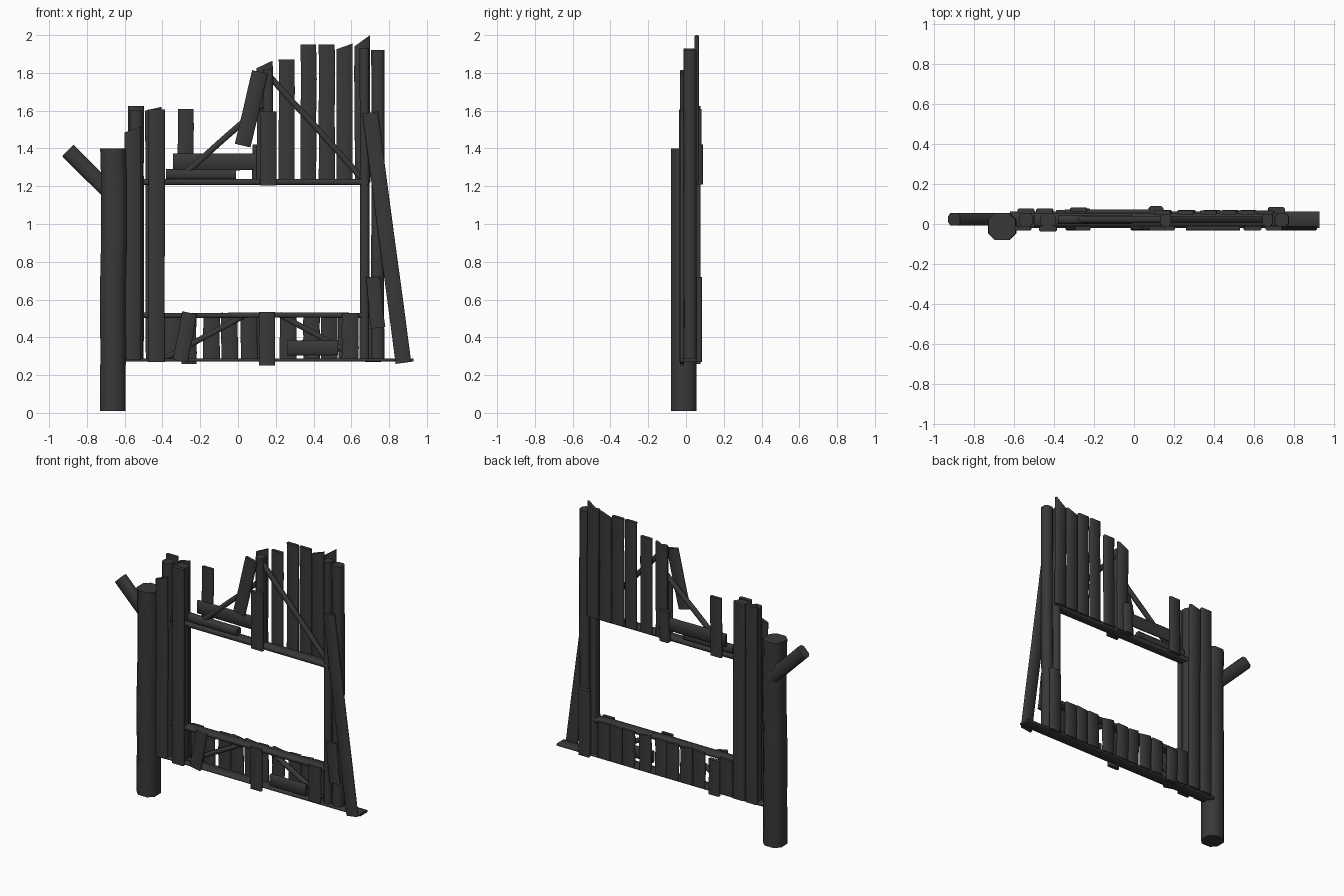
import bpy, bmesh, random
from mathutils import Vector

random.seed(4)
if "Cube" in bpy.data.objects:
    bpy.data.objects.remove(bpy.data.objects["Cube"])

wood = bpy.data.materials.new("charred_wood")
wood.use_nodes = True
COLOUR = (0.04, 0.04, 0.04, 1)
wood.diffuse_color = COLOUR
wood.node_tree.nodes["Principled BSDF"].inputs["Base Color"].default_value = COLOUR
wood.node_tree.nodes["Principled BSDF"].inputs["Roughness"].default_value = 0.9


def timber(name, start, end, width, front, back, slant=0.0, rings=4, wobble=0.002):
    """Chamfered timber from start to end (x, z), between two depths, with a slanted far end."""
    a, b = Vector((start[0], 0, start[1])), Vector((end[0], 0, end[1]))
    along = (b - a).normalized()
    side = Vector((along.z, 0, -along.x))
    hw, hd, mid = width / 2, (back - front) / 2, (front + back) / 2
    c = min(hw, hd) * 0.5
    section = [(hw, hd - c), (hw - c, hd), (c - hw, hd), (-hw, hd - c),
               (-hw, c - hd), (c - hw, -hd), (hw - c, -hd), (hw, c - hd)]
    bm = bmesh.new()
    loops = []
    for i in range(rings + 1):
        t = i / rings
        shift = random.uniform(-wobble, wobble)
        loop = []
        for u, v in section:
            p = a.lerp(b, t) + side * (u + shift) + Vector((0, mid + v, 0))
            if i == rings:
                p += along * slant * u / width
            loop.append(bm.verts.new(p))
        loops.append(loop)
    n = len(section)
    for lo, hi in zip(loops, loops[1:]):
        for k in range(n):
            bm.faces.new((lo[k], lo[(k + 1) % n], hi[(k + 1) % n], hi[k]))
    bm.faces.new(loops[0])
    bm.faces.new(loops[-1])
    bmesh.ops.recalc_face_normals(bm, faces=bm.faces)
    mesh = bpy.data.meshes.new(name)
    bm.to_mesh(mesh)
    bm.free()
    mesh.materials.append(wood)
    obj = bpy.data.objects.new(name, mesh)
    bpy.context.collection.objects.link(obj)
    bpy.ops.object.select_all(action="DESELECT")
    obj.select_set(True)
    bpy.context.view_layer.objects.active = obj
    bpy.ops.object.shade_smooth_by_angle(angle=0.9)
    return obj


def upright(name, x0, x1, z0, z1, front, back, slant=0.0):
    x = (x0 + x1) / 2
    return timber(name, (x, z0), (x, z1), x1 - x0, front, back, slant)


def rail(name, x0, x1, z0, z1, front, back):
    z = (z0 + z1) / 2
    return timber(name, (x0, z), (x1, z), z1 - z0, front, back, wobble=0.001)


FRAME = (-0.012, 0.055)
FACING = (-0.032, -0.010)
BACKING = (0.052, 0.078)

# Heavy log post and its broken branch
timber("log_post", (-0.66, 0.01), (-0.66, 1.4), 0.135, -0.08, 0.055, rings=9, wobble=0.004)
timber("log_branch", (-0.66, 1.15), (-0.90, 1.39), 0.085, -0.008, 0.055)

# Frame posts and rails
upright("left_outer_post", -0.575, -0.505, 0.28, 1.60, *FRAME)
upright("left_inner_post", -0.47, -0.395, 0.28, 1.60, *FRAME)
upright("right_inner_post", 0.645, 0.695, 0.28, 1.93, *FRAME)
upright("right_outer_post", 0.705, 0.775, 0.28, 1.92, *FRAME)
upright("gable_post", 0.13, 0.185, 1.21, 1.82, *FRAME)
rail("base_rail", -0.62, 0.93, 0.272, 0.288, -0.02, 0.062)
rail("window_sill", -0.5, 0.69, 0.503, 0.53, *FRAME)
rail("window_header", -0.5, 0.69, 1.207, 1.238, *FRAME)

# Thin braces
timber("gable_left_brace", (-0.31, 1.24), (0.15, 1.65), 0.032, 0.005, 0.037)
timber("gable_right_brace", (0.15, 1.80), (0.66, 1.24), 0.032, 0.005, 0.037)
timber("lower_left_brace", (-0.38, 0.29), (0.04, 0.52), 0.03, 0.005, 0.037)
timber("lower_right_brace", (0.22, 0.52), (0.62, 0.30), 0.03, 0.005, 0.037)

# Tall boards over the left side
upright("left_back_board", -0.585, -0.50, 0.28, 1.625, *BACKING)
upright("left_front_board", -0.60, -0.515, 0.28, 1.50, *FACING, slant=0.03)
upright("inner_back_board", -0.49, -0.405, 0.28, 1.61, *BACKING, slant=0.02)
upright("inner_front_board", -0.475, -0.387, 0.27, 1.605, -0.038, -0.01)
upright("short_gable_board", -0.318, -0.235, 1.21, 1.61, 0.06, 0.082)

# Gable cladding
for x0, x1, top, slant in [(0.10, 0.185, 1.845, 0.04), (0.217, 0.30, 1.87, 0),
                           (0.332, 0.415, 1.95, 0), (0.427, 0.512, 1.95, 0),
                           (0.522, 0.607, 1.94, 0.03), (0.617, 0.70, 1.97, 0.06)]:
    upright("gable_board", x0, x1, 1.22, top, 0.046, 0.068, slant)
rail("gable_cross_board", -0.345, 0.10, 1.285, 1.373, 0.052, 0.072)
rail("gable_low_board", -0.38, -0.01, 1.235, 1.29, 0.0, 0.045)
upright("gable_front_board", 0.115, 0.203, 1.205, 1.595, *FACING)
upright("gable_side_board", 0.075, 0.145, 1.21, 1.42, 0.052, 0.09)
timber("hanging_board", (0.025, 1.415), (0.115, 1.805), 0.085, *FACING)

# Lower cladding
for x0 in (-0.185, -0.09, 0.015, 0.10, 0.22, 0.345, 0.44, 0.53):
    upright("lower_board", x0, x0 + 0.088, 0.28, 0.525, 0.046, 0.07, random.uniform(-0.015, 0.015))
upright("lower_left_board", -0.39, -0.30, 0.28, 0.525, 0.046, 0.07)
timber("lower_tilted_board", (-0.305, 0.275), (-0.255, 0.53), 0.08, *FACING)
upright("lower_stub", -0.30, -0.22, 0.26, 0.50, *BACKING)
upright("lower_front_board", 0.11, 0.195, 0.25, 0.535, *FACING)
upright("lower_right_board", 0.55, 0.638, 0.285, 0.53, *FACING)
rail("lower_cross_board", 0.26, 0.53, 0.305, 0.385, *FACING)

# Loose boards on the right
timber("leaning_board", (0.877, 0.265), (0.698, 1.59), 0.083, *FACING)
timber("right_patch_board", (0.742, 0.45), (0.715, 0.72), 0.075, -0.028, -0.008)
upright("right_back_board", 0.672, 0.755, 0.27, 0.72, 0.055, 0.085)
